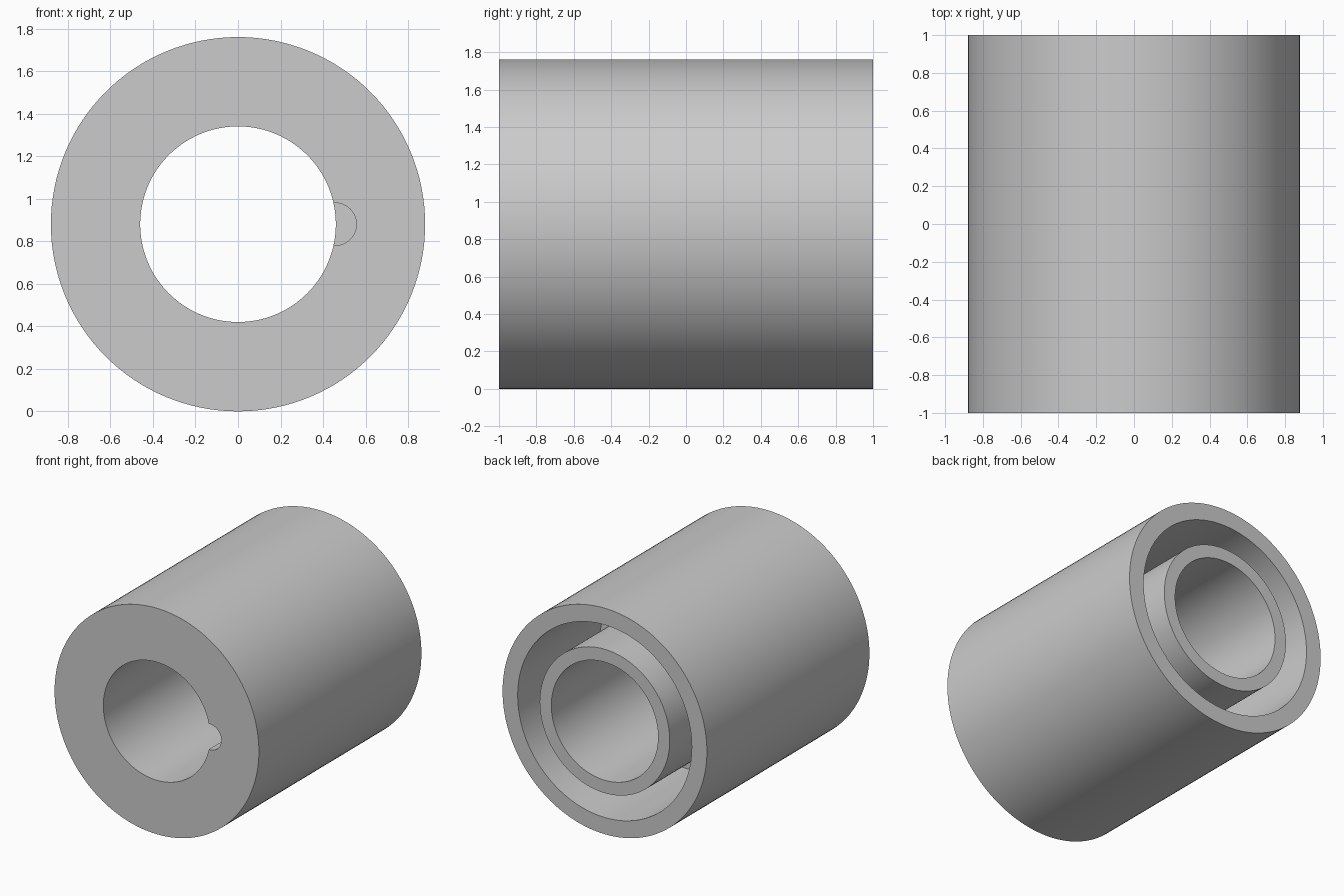
import bpy, bmesh, math
from mathutils import Matrix, Vector

if "Cube" in bpy.data.objects:
    bpy.data.objects.remove(bpy.data.objects["Cube"])

OUTER, SLEEVE, GROOVE, BORE = 0.88, 0.56, 0.75, 0.46
FRONT, BACK, FLOOR = -1.0, 1.0, 0.0
SEGMENTS = 128

grey = bpy.data.materials.new("plain grey")
grey.use_nodes = True
colour = (0.6, 0.6, 0.6, 1)
grey.diffuse_color = colour
grey.node_tree.nodes["Principled BSDF"].inputs["Base Color"].default_value = colour


def make_object(name, bm):
    bmesh.ops.recalc_face_normals(bm, faces=bm.faces)
    mesh = bpy.data.meshes.new(name)
    bm.to_mesh(mesh)
    bm.free()
    mesh.materials.append(grey)
    obj = bpy.data.objects.new(name, mesh)
    bpy.context.collection.objects.link(obj)
    return obj


# Bushing: closed (radius, y) profile with a deep ring groove in the back
profile = [(BORE, FRONT), (OUTER, FRONT), (OUTER, BACK), (GROOVE, BACK),
           (GROOVE, FLOOR), (SLEEVE, FLOOR), (SLEEVE, BACK), (BORE, BACK)]
bm = bmesh.new()
verts = [bm.verts.new((r, y, OUTER)) for r, y in profile]
edges = [bm.edges.new((a, b)) for a, b in zip(verts, verts[1:] + verts[:1])]
bmesh.ops.spin(bm, geom=verts + edges, cent=(0, 0, OUTER), axis=(0, 1, 0),
               angle=math.tau, steps=SEGMENTS, use_merge=True)
bmesh.ops.remove_doubles(bm, verts=bm.verts, dist=0.0001)
bushing = make_object("bushing", bm)

# Round blind keyway on the left side of the bore, open at the front
bm = bmesh.new()
depth = 1.1
place = (Matrix.Translation(Vector((BORE - 0.003, FRONT - 0.1 + depth / 2, OUTER)))
         @ Matrix.Rotation(math.pi / 2, 4, 'X'))
bmesh.ops.create_cone(bm, cap_ends=True, segments=48, radius1=0.1, radius2=0.1,
                      depth=depth, matrix=place)
cutter = make_object("keyway_cutter", bm)
cutter.hide_render = True

cut = bushing.modifiers.new("keyway", 'BOOLEAN')
cut.operation = 'DIFFERENCE'
cut.solver = 'EXACT'
cut.object = cutter

# Apply the cut, drop the cutter and smooth the round walls
bpy.ops.object.select_all(action='DESELECT')
bushing.select_set(True)
bpy.context.view_layer.objects.active = bushing
bpy.ops.object.modifier_apply(modifier=cut.name)
bpy.data.objects.remove(cutter)
bpy.ops.object.shade_smooth_by_angle(angle=math.radians(30))
